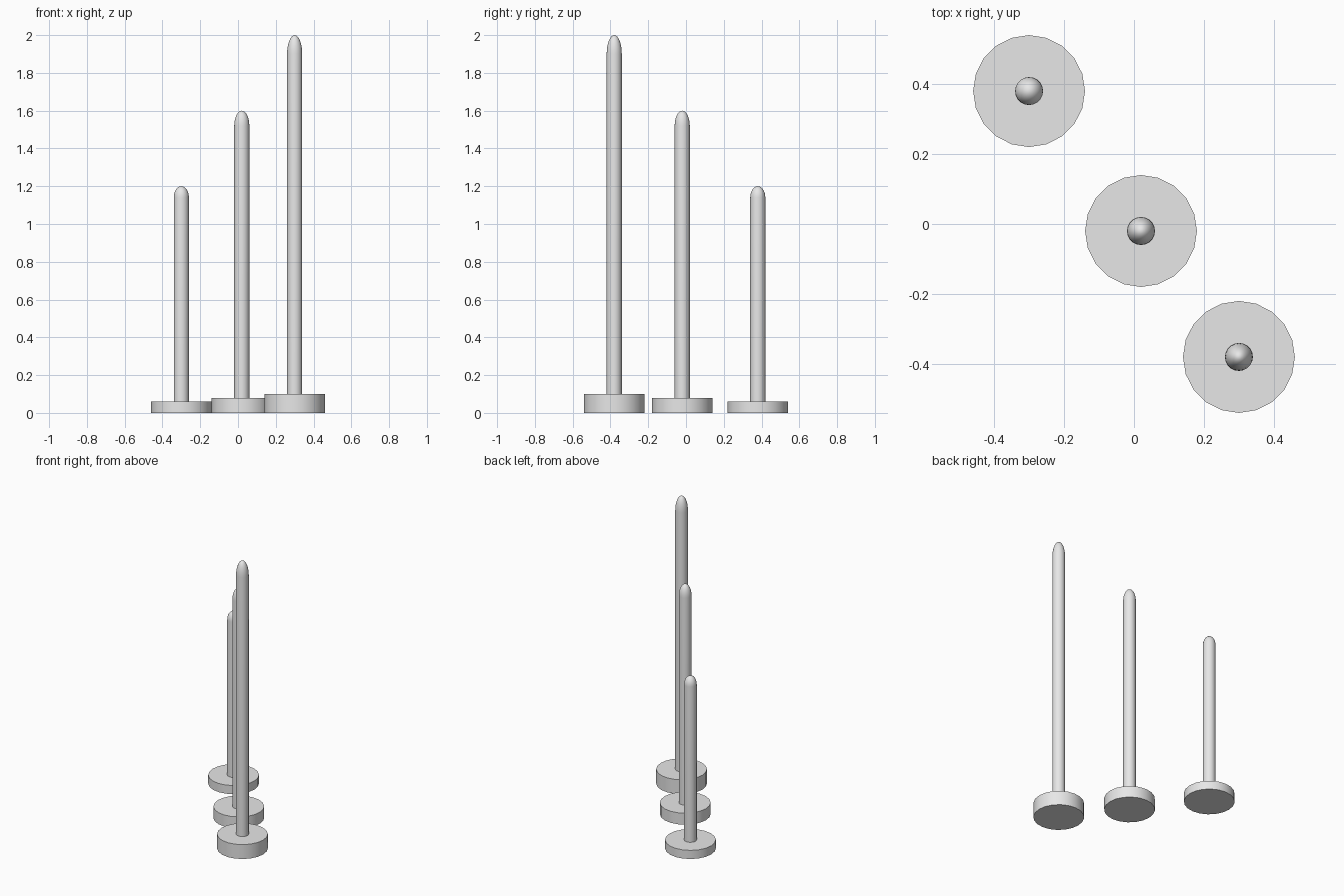
import bpy
import bmesh
import math

cube = bpy.data.objects.get("Cube")
if cube:
    bpy.data.objects.remove(cube, do_unlink=True)

grey = bpy.data.materials.new("light_grey")
grey.use_nodes = True
grey.diffuse_color = (0.8, 0.8, 0.8, 1)
grey.node_tree.nodes["Principled BSDF"].inputs["Base Color"].default_value = (0.8, 0.8, 0.8, 1)


def lathe(name, profile, sides, location):
    """Spin a (radius, height) profile around z; both ends are closed."""
    bm = bmesh.new()
    rings = []
    for r, z in profile:
        if r < 1e-5:
            rings.append([bm.verts.new((0, 0, z))] * sides)
        else:
            angles = [2 * math.pi * i / sides for i in range(sides)]
            rings.append([bm.verts.new((r * math.cos(a), r * math.sin(a), z)) for a in angles])
    for low, high in zip(rings, rings[1:]):
        for i in range(sides):
            j = (i + 1) % sides
            corners = dict.fromkeys((low[i], low[j], high[j], high[i]))
            bm.faces.new(list(corners))
    for ring in (rings[0], rings[-1]):
        if ring[0] is not ring[1]:
            bm.faces.new(ring)
    bmesh.ops.recalc_face_normals(bm, faces=bm.faces)
    mesh = bpy.data.meshes.new(name)
    bm.to_mesh(mesh)
    bm.free()
    mesh.materials.append(grey)
    obj = bpy.data.objects.new(name, mesh)
    obj.location = location
    bpy.context.collection.objects.link(obj)
    bpy.ops.object.select_all(action='DESELECT')
    obj.select_set(True)
    bpy.context.view_layer.objects.active = obj
    bpy.ops.object.shade_smooth_by_angle(angle=math.radians(35))


def pole(label, x, y, height):
    """A disc base with a round-tipped pole; base and tip stretch with the height."""
    thick = 0.05 * height
    lathe(label + "_base", [(0.16, 0), (0.16, thick)], 20, (x, y, 0))
    steps = 8
    tip = [(0.04 * math.cos(math.pi / 2 * k / steps),
            height - thick + thick * math.sin(math.pi / 2 * k / steps))
           for k in range(steps + 1)]
    lathe(label + "_pole", [(0.04, thick)] + tip, 20, (x, y, 0))


pole("short", -0.30, 0.38, 1.2)
pole("middle", 0.02, -0.02, 1.6)
pole("tall", 0.30, -0.38, 2.0)
